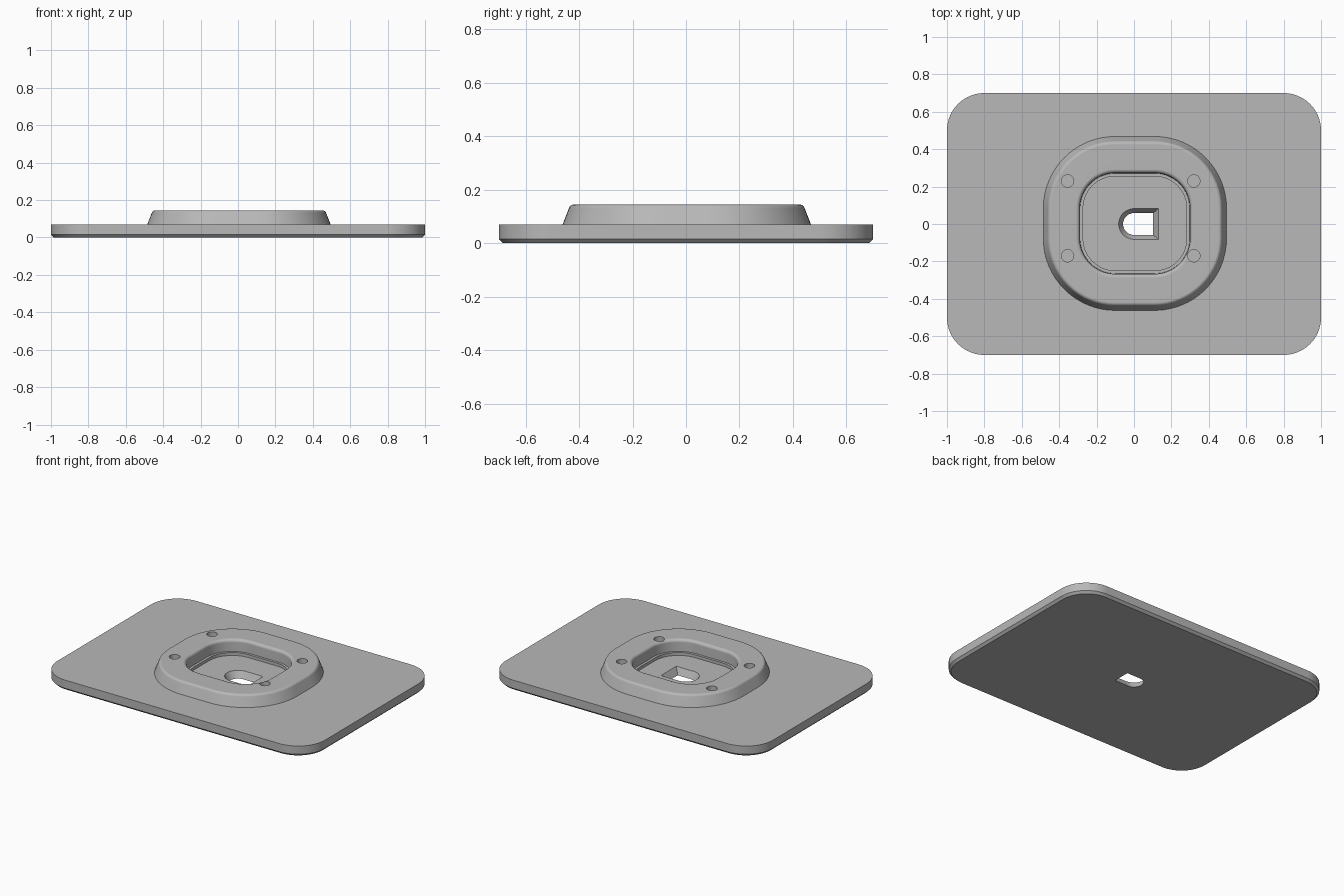
import bpy, bmesh, math

cube = bpy.data.objects.get("Cube")
if cube:
    bpy.data.objects.remove(cube, do_unlink=True)

grey = bpy.data.materials.new("light_grey")
grey.use_nodes = True
colour = (0.48, 0.48, 0.48, 1)
grey.diffuse_color = colour
grey.node_tree.nodes["Principled BSDF"].inputs["Base Color"].default_value = colour


def rounded_rect(core_x, core_y, r, cx=0, cy=0, steps=16):
    """Rectangle core_x by core_y (half sizes) grown outwards by radius r."""
    pts = []
    for q, (sx, sy) in enumerate([(1, 1), (-1, 1), (-1, -1), (1, -1)]):
        for i in range(steps + 1):
            a = math.pi / 2 * (q + i / steps)
            pts.append((cx + sx * core_x + r * math.cos(a),
                        cy + sy * core_y + r * math.sin(a)))
    return pts


def slot_outline(half, end, steps=24):
    """Semicircle towards -x, flat end towards +x."""
    arc = [math.pi / 2 + math.pi * i / steps for i in range(steps + 1)]
    pts = [(half * math.cos(a), half * math.sin(a)) for a in arc]
    return pts + [(end, -half), (end, half)]


def loft(name, layers):
    """Skin a stack of (outline, z) layers and cap both ends."""
    bm = bmesh.new()
    loops = [[bm.verts.new((x, y, z)) for x, y in pts] for pts, z in layers]
    for a, b in zip(loops, loops[1:]):
        for i in range(len(a)):
            j = (i + 1) % len(a)
            bm.faces.new((a[i], a[j], b[j], b[i]))
    bm.faces.new(loops[0][::-1])
    bm.faces.new(loops[-1])
    bmesh.ops.recalc_face_normals(bm, faces=bm.faces)
    mesh = bpy.data.meshes.new(name)
    bm.to_mesh(mesh)
    bm.free()
    obj = bpy.data.objects.new(name, mesh)
    bpy.context.collection.objects.link(obj)
    mesh.materials.append(grey)
    return obj


def collar(r, z):
    return rounded_rect(0.105, 0.08, r, 0.005, 0.003), z


def fillet(r, z, radius, start, stop, steps=5):
    """Rounded edge of the collar around the centre (r, z)."""
    angles = [math.radians(start + (stop - start) * i / steps) for i in range(steps + 1)]
    return [collar(r + radius * math.cos(a), z + radius * math.sin(a)) for a in angles]


# Base plate with chamfered underside, raised collar and stepped recess
layers = [(rounded_rect(0.8, 0.5, 0.185), 0),
          (rounded_rect(0.8, 0.5, 0.2), 0.015),
          (rounded_rect(0.8, 0.5, 0.2), 0.07),
          collar(0.385, 0.07)]
layers += fillet(0.342, 0.125, 0.02, 20, 90)
layers += fillet(0.21, 0.125, 0.02, 90, 180)
layers += [collar(0.188, 0.065), collar(0.172, 0.065), collar(0.172, 0.045)]
plate = loft("mounting_plate", layers)

# Tapered slot through the recess floor
cutters = [loft("slot_cutter", [(slot_outline(0.048, 0.09), -0.02),
                                (slot_outline(0.082, 0.13), 0.045),
                                (slot_outline(0.082, 0.13), 0.06)])]

# Four blind screw holes in the collar
for x in (-0.355, 0.32):
    for y in (-0.17, 0.23):
        circle = rounded_rect(0, 0, 0.033, x, y, 8)
        circle = [p for i, p in enumerate(circle) if i % 9 != 8]
        cutters.append(loft("screw_hole_cutter", [(circle, 0.08), (circle, 0.2)]))

bpy.ops.object.select_all(action="DESELECT")
bpy.context.view_layer.objects.active = plate
plate.select_set(True)
for cutter in cutters:
    cutter.hide_render = True
    mod = plate.modifiers.new("cut", "BOOLEAN")
    mod.operation = "DIFFERENCE"
    mod.solver = "EXACT"
    mod.object = cutter
    bpy.ops.object.modifier_apply(modifier=mod.name)
    bpy.data.objects.remove(cutter, do_unlink=True)

# Smooth curves, crisp edges, flat faces kept flat
bpy.ops.object.shade_smooth_by_angle(angle=math.radians(25))
weighted = plate.modifiers.new("flat_faces", "WEIGHTED_NORMAL")
weighted.keep_sharp = True
